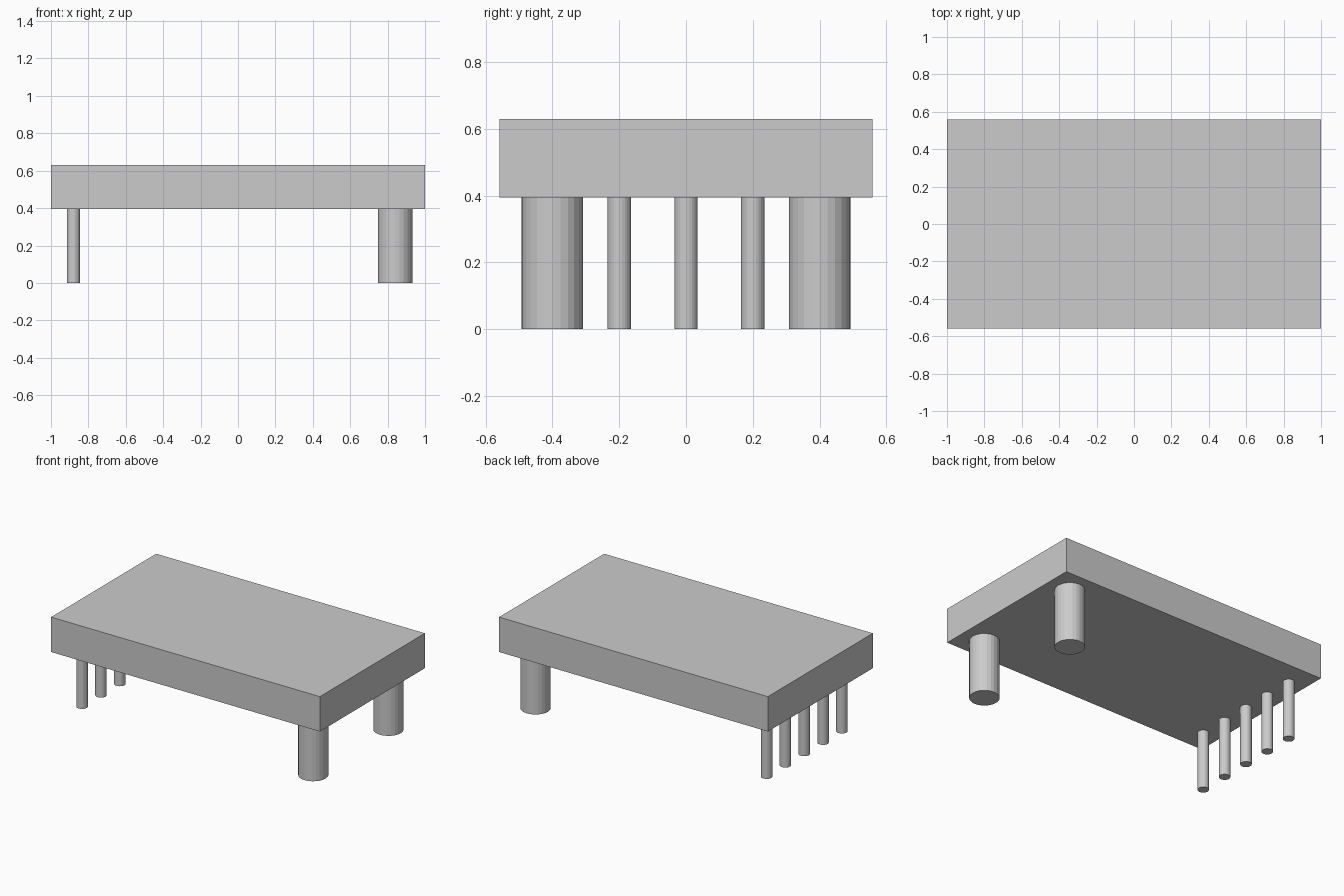
import bpy

# Remove the default object
cube = bpy.data.objects.get("Cube")
if cube:
    bpy.data.objects.remove(cube, do_unlink=True)

# Single grey material
GREY = (0.6, 0.6, 0.6, 1)
grey = bpy.data.materials.new("light grey")
grey.use_nodes = True
grey.diffuse_color = GREY
grey.node_tree.nodes["Principled BSDF"].inputs["Base Color"].default_value = GREY

SLAB_BOTTOM, SLAB_TOP = 0.395, 0.63


def peg(name, x, y, radius, sides):
    """Upright flat-shaded peg from the ground to the slab's underside."""
    bpy.ops.mesh.primitive_cylinder_add(
        vertices=sides, radius=radius, depth=SLAB_BOTTOM,
        location=(x, y, SLAB_BOTTOM / 2))
    obj = bpy.context.object
    obj.name = name
    obj.data.materials.append(grey)


# Slab
bpy.ops.mesh.primitive_cube_add(size=1, location=(0, 0, (SLAB_BOTTOM + SLAB_TOP) / 2))
slab = bpy.context.object
slab.name = "slab"
slab.scale = (2, 1.116, SLAB_TOP - SLAB_BOTTOM)
bpy.ops.object.transform_apply(location=False, rotation=False, scale=True)
slab.data.materials.append(grey)

# Two thick pegs at the left end
for side, y in (("front", -0.4), ("back", 0.4)):
    peg(f"thick_peg_{side}", 0.84, y, 0.092, 24)

# Row of five thin pins at the right end
for i in range(5):
    peg(f"thin_pin_{i + 1}", -0.88, -0.4 + 0.2 * i, 0.035, 24)
